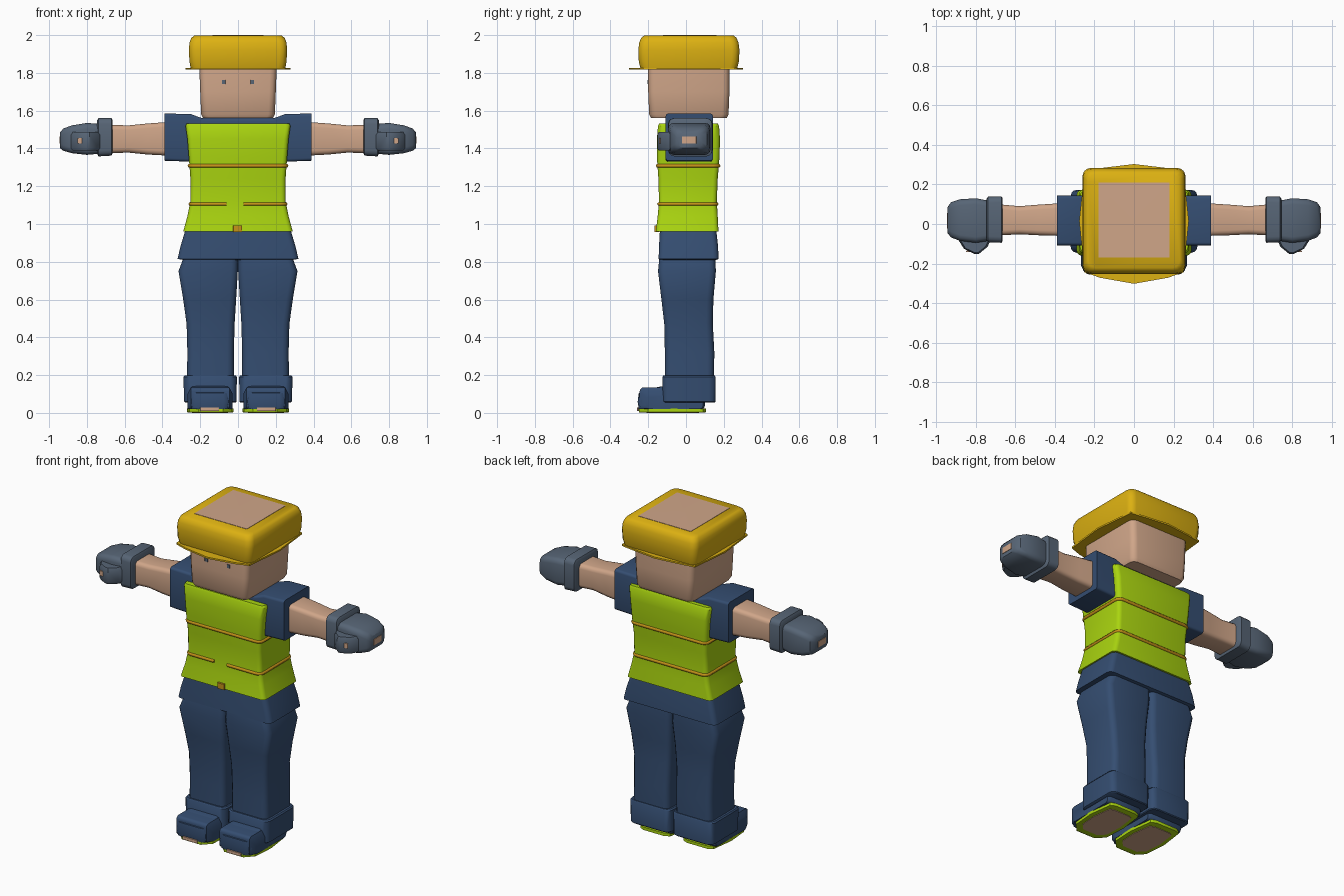
import bpy
import bmesh
import math
from mathutils import Vector

cube = bpy.data.objects.get("Cube")
if cube:
    bpy.data.objects.remove(cube, do_unlink=True)


def material(name, r, g, b):
    mat = bpy.data.materials.new(name)
    mat.use_nodes = True
    mat.diffuse_color = (r, g, b, 1)
    shader = next(n for n in mat.node_tree.nodes if n.type == "BSDF_PRINCIPLED")
    shader.inputs["Base Color"].default_value = (r, g, b, 1)
    shader.inputs["Roughness"].default_value = .7
    return mat


SKIN = material("skin", .63, .38, .25)
YELLOW = material("helmet yellow", .72, .44, .006)
LIME = material("vest lime", .4, .66, .005)
NAVY = material("work navy", .035, .075, .165)
GREY = material("glove grey", .095, .13, .18)
AMBER = material("band amber", .56, .29, .01)


def rounded(a0, a1, b0, b1, radius, steps=3):
    """Counter-clockwise rounded rectangle, from the a1, b0 corner."""
    r = min(radius, (a1 - a0) / 2.1, (b1 - b0) / 2.1)
    corners = [(a1 - r, b0 + r), (a1 - r, b1 - r), (a0 + r, b1 - r), (a0 + r, b0 + r)]
    points = []
    for i, (a, b) in enumerate(corners):
        for k in range(steps + 1):
            t = math.pi / 2 * (i - 1 + k / steps)
            points.append((a + r * math.cos(t), b + r * math.sin(t)))
    return points


def finish(name, bm, mat, side=1, angle=35):
    for v in bm.verts:
        v.co.x *= side
    bmesh.ops.recalc_face_normals(bm, faces=bm.faces)
    mesh = bpy.data.meshes.new(name)
    bm.to_mesh(mesh)
    bm.free()
    mesh.materials.append(mat)
    obj = bpy.data.objects.new(name, mesh)
    bpy.context.collection.objects.link(obj)
    bpy.ops.object.select_all(action="DESELECT")
    obj.select_set(True)
    bpy.context.view_layer.objects.active = obj
    bpy.ops.object.shade_smooth_by_angle(angle=math.radians(angle))
    return obj


def bridge(bm, rings):
    rows = [[bm.verts.new(p) for p in ring] for ring in rings]
    n = len(rows[0])
    for low, high in zip(rows, rows[1:]):
        for i in range(n):
            j = (i + 1) % n
            bm.faces.new((low[i], low[j], high[j], high[i]))
    bm.faces.new(rows[0])
    bm.faces.new(rows[-1])


def loft(name, mat, axis, sections, radius=.03, side=1):
    """Sections are (position, a0, a1, b0, b1); a, b are x, y or y, z."""
    rings = []
    for pos, *rect in sections:
        pts = rounded(*rect, radius)
        rings.append([(a, b, pos) if axis == "z" else (pos, a, b) for a, b in pts])
    bm = bmesh.new()
    bridge(bm, rings)
    return finish(name, bm, mat, side)


def prism(name, mat, outline, levels, side=1):
    """Flat outline stacked at several (height, scale) levels."""
    centre = sum((Vector(p) for p in outline), Vector((0, 0))) / len(outline)
    rings = []
    for z, s in levels:
        rings.append([(*(centre + (Vector(p) - centre) * s), z) for p in outline])
    bm = bmesh.new()
    bridge(bm, rings)
    return finish(name, bm, mat, side)


def box(name, mat, x0, x1, y0, y1, z0, z1, side=1):
    return loft(name, mat, "z", [(z0, x0, x1, y0, y1), (z1, x0, x1, y0, y1)], .004, side)


def band(name, z, half, y0, y1, gap=None):
    pts = rounded(-half, half, y0, y1, .03)
    if gap:
        pts = [(gap[1], y0)] + pts + [(gap[0], y0)]
    curve = bpy.data.curves.new(name, "CURVE")
    curve.dimensions = "3D"
    curve.bevel_depth = .01
    curve.bevel_resolution = 1
    curve.use_fill_caps = True
    line = curve.splines.new("POLY")
    line.points.add(len(pts) - 1)
    for p, (x, y) in zip(line.points, pts):
        p.co = (x, y, z, 1)
    line.use_cyclic_u = gap is None
    curve.materials.append(AMBER)
    bpy.context.collection.objects.link(bpy.data.objects.new(name, curve))


# Head, its crown showing through the open helmet top
loft("head", SKIN, "z", [
    (1.56, -.185, .185, -.185, .215),
    (1.58, -.195, .195, -.195, .225),
    (1.7, -.2, .2, -.2, .23),
    (1.83, -.205, .205, -.2, .23),
    (1.95, -.2, .2, -.19, .225),
    (1.992, -.185, .185, -.175, .215)], .035)
prism("crown", SKIN, [(-.18, -.17), (.18, -.17), (.18, .21), (-.18, .21)],
      [(1.99, 1), (1.999, 1), (2, .05)])
loft("neck", SKIN, "z", [(1.5, -.08, .08, -.06, .1), (1.57, -.08, .08, -.06, .1)])

# Helmet and thin pointed brim
loft("helmet", YELLOW, "z", [
    (1.82, -.25, .25, -.24, .27),
    (1.86, -.257, .257, -.25, .28),
    (1.92, -.26, .26, -.252, .283),
    (1.96, -.257, .257, -.248, .278),
    (1.985, -.247, .247, -.237, .268),
    (1.997, -.232, .232, -.222, .253)], .04)
prism("helmet_brim", YELLOW, [
    (-.17, -.272), (0, -.302), (.17, -.272), (.25, -.245), (.277, .015), (.25, .27),
    (.15, .285), (0, .303), (-.15, .285), (-.25, .27), (-.277, .015), (-.25, -.245)],
    [(1.817, 1), (1.827, 1)])

# Shirt body and sleeves in one piece
ends = [(.39, 1.335, 1.585), (.25, 1.33, 1.582), (.19, 1.33, 1.56)]
rows = ends + [(-x, lo, hi) for x, lo, hi in reversed(ends)]
loft("shirt", NAVY, "x", [(x, -.108, .143, lo, hi) for x, lo, hi in rows], .015)

# Vest with bands and buckle
loft("vest", LIME, "z", [
    (.96, -.29, .29, -.16, .172),
    (1.04, -.268, .268, -.15, .168),
    (1.12, -.252, .252, -.143, .163),
    (1.24, -.252, .252, -.146, .168),
    (1.35, -.26, .26, -.154, .177),
    (1.45, -.268, .268, -.154, .18),
    (1.52, -.278, .278, -.148, .175),
    (1.532, -.272, .272, -.142, .168)], .025)
band("upper_band", 1.308, .257, -.15, .173)
band("lower_band", 1.106, .253, -.143, .163, (-.06, .028))
box("buckle", AMBER, -.026, .022, -.168, -.14, .957, .992)

# Trouser waist
loft("trouser_waist", NAVY, "z", [
    (.81, -.29, .29, -.135, .16),
    (.815, -.32, .32, -.145, .172),
    (.88, -.305, .305, -.143, .17),
    (.97, -.278, .278, -.138, .16)], .03)

shoe_outline = [(.08, -.25), (.21, -.25), (.258, -.2), (.27, -.06), (.25, .09),
                (.22, .105), (.08, .105), (.045, .09), (.025, -.06), (.032, -.2)]

for label, side in (("left", 1), ("right", -1)):
    # Legs
    loft(label + "_trouser_leg", NAVY, "z", [
        (.18, .022, .27, -.112, .148),
        (.32, .022, .268, -.112, .15),
        (.47, .018, .272, -.115, .142),
        (.6, .01, .29, -.13, .145),
        (.75, .001, .315, -.148, .158),
        (.83, .0, .285, -.14, .155)], .035, side)
    loft(label + "_trouser_cuff", NAVY, "z", [
        (.055, .012, .278, -.12, .152),
        (.06, .008, .285, -.125, .156),
        (.19, .006, .289, -.125, .156),
        (.198, .012, .283, -.12, .152)], .035, side)

    # Shoes, soles and bare patches
    prism(label + "_sole", LIME, shoe_outline, [(.003, .98), (.004, 1), (.022, 1)], side)
    prism(label + "_sole_patch", SKIN, shoe_outline, [(0, .78), (.004, .78)], side)
    loft(label + "_shoe", NAVY, "x", [
        (.028, -.21, .09, .02, .1),
        (.045, -.245, .1, .02, .135),
        (.25, -.245, .1, .02, .135),
        (.268, -.21, .09, .02, .1)], .02, side)
    loft(label + "_toe_cap", NAVY, "z", [
        (.02, .04, .258, -.25, -.08),
        (.06, .035, .262, -.256, -.08),
        (.105, .04, .258, -.25, -.08),
        (.125, .05, .245, -.21, -.08),
        (.142, .05, .245, -.12, -.08)], .04, side)
    box(label + "_toe_patch", SKIN, .1, .2, -.259, -.25, .01, .028, side)

    # Arms
    loft(label + "_forearm", SKIN, "x", [
        (.37, -.06, .105, 1.362, 1.54),
        (.48, -.057, .098, 1.368, 1.532),
        (.58, -.052, .09, 1.378, 1.522),
        (.69, -.058, .1, 1.375, 1.525)], .025, side)

    # Gloves with cuff, mitten and thumb
    loft(label + "_glove_cuff", GREY, "x", [
        (.664, -.085, .13, 1.375, 1.55),
        (.67, -.095, .14, 1.362, 1.56),
        (.738, -.092, .138, 1.358, 1.56),
        (.746, -.08, .125, 1.372, 1.548)], .03, side)
    loft(label + "_mitten", GREY, "x", [
        (.735, -.085, .118, 1.372, 1.53),
        (.8, -.095, .13, 1.366, 1.535),
        (.88, -.085, .125, 1.375, 1.522),
        (.925, -.068, .11, 1.388, 1.505),
        (.943, -.045, .085, 1.402, 1.485)], .03, side)
    thumb = [(.72, -.07), (.74, -.115), (.785, -.152), (.805, -.152),
             (.86, -.125), (.885, -.085), (.86, -.03)]
    prism(label + "_thumb", GREY, thumb,
          [(1.388, .85), (1.402, 1), (1.47, 1), (1.488, .85)], side)
    box(label + "_fingertip_patch", SKIN, .94, .946, -.022, .055, 1.425, 1.462, side)
    box(label + "_thumb_patch", SKIN, .825, .85, -.142, -.135, 1.425, 1.455, side)

    # Eyes
    box(label + "_eye", GREY, .066, .086, -.205, -.198, 1.742, 1.762, side)
